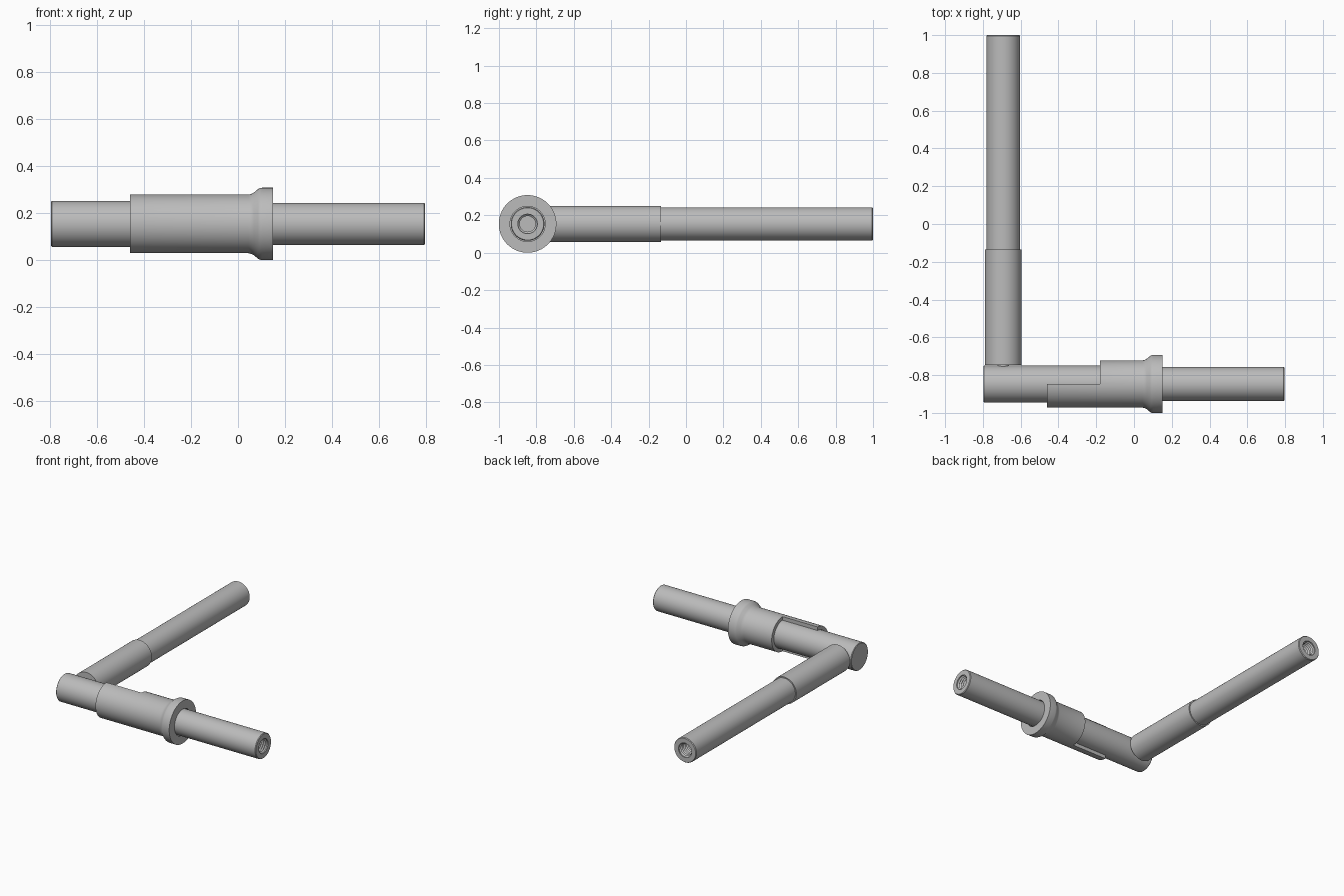
import bpy, bmesh, math
from mathutils import Matrix, Vector

cube = bpy.data.objects.get("Cube")
if cube:
    bpy.data.objects.remove(cube, do_unlink=True)

# One plain metal colour
steel = bpy.data.materials.new("steel grey")
steel.use_nodes = True
GREY = (0.5, 0.5, 0.5, 1)
steel.diffuse_color = GREY
steel.node_tree.nodes["Principled BSDF"].inputs["Base Color"].default_value = GREY

AXIS_Y, AXIS_Z, ARM_X = -0.847, 0.154, -0.692
ALONG_X = Matrix.Translation((0, AXIS_Y, AXIS_Z)) @ Matrix.Rotation(math.pi / 2, 4, "Y")
ALONG_Y = Matrix.Translation((ARM_X, 0, AXIS_Z)) @ Matrix.Rotation(-math.pi / 2, 4, "X")


def lathe(name, profile, matrix, closed=False, steps=64):
    """Spin (distance, radius) points around an axis."""
    bm = bmesh.new()
    verts = [bm.verts.new((r, 0, d)) for d, r in profile]
    edges = [bm.edges.new(p) for p in zip(verts, verts[1:])]
    if closed:
        edges.append(bm.edges.new((verts[-1], verts[0])))
    bmesh.ops.spin(bm, geom=verts + edges, cent=(0, 0, 0), axis=(0, 0, 1),
                   angle=math.tau, steps=steps, use_duplicate=False)
    bmesh.ops.remove_doubles(bm, verts=bm.verts, dist=0.0001)
    bmesh.ops.transform(bm, matrix=matrix, verts=bm.verts)
    bmesh.ops.recalc_face_normals(bm, faces=bm.faces)
    mesh = bpy.data.meshes.new(name)
    bm.to_mesh(mesh)
    bm.free()
    mesh.materials.append(steel)
    obj = bpy.data.objects.new(name, mesh)
    bpy.context.collection.objects.link(obj)
    return obj


def smooth(obj):
    bpy.ops.object.select_all(action="DESELECT")
    obj.select_set(True)
    bpy.context.view_layer.objects.active = obj
    bpy.ops.object.shade_smooth_by_angle(angle=math.radians(25))


def threaded_end(end, radius, hole=0.052, root=0.042, pitch=0.016, turns=12):
    """Chamfered rod end with a ridged blind hole."""
    pts = [(end - 0.005, radius), (end, radius - 0.004), (end, hole)]
    for i in range(turns):
        d = end - 0.008 - i * pitch
        pts += [(d, hole), (d - pitch / 2, root)]
    bottom = end - 0.008 - turns * pitch
    return pts + [(bottom, root), (bottom, 0)]


# Main shaft: thick left part stepping down inside the sleeve
shaft = lathe("main_shaft", [(-0.797, 0), (-0.797, 0.094), (-0.793, 0.098),
                             (0.0, 0.098), (0.0, 0.09)] + threaded_end(0.797, 0.09), ALONG_X)
smooth(shaft)

# Side arm: butts against the shaft with a small hidden peg
arm = lathe("side_arm", [(-0.8, 0), (-0.8, 0.03), (-0.747, 0.03), (-0.747, 0.097),
                         (-0.135, 0.097), (-0.135, 0.089)] + threaded_end(1.0, 0.089), ALONG_Y)
smooth(arm)

# Sleeve with a flared collar
sleeve = lathe("collar_sleeve", [(-0.46, 0.099), (-0.46, 0.125), (0.045, 0.125),
                                 (0.057, 0.128), (0.068, 0.134), (0.085, 0.148),
                                 (0.092, 0.152), (0.102, 0.154), (0.15, 0.154),
                                 (0.15, 0.094), (0.01, 0.094), (0.01, 0.099)],
               ALONG_X, closed=True)

# Cut away the back half of the sleeve's left end
bpy.ops.mesh.primitive_cube_add(size=1, location=(-0.38, AXIS_Y + 0.1, AXIS_Z))
cutter = bpy.context.object
cutter.name = "sleeve_cutter"
cutter.scale = (0.4, 0.2, 0.4)
cutter.hide_render = True
bpy.context.view_layer.objects.active = sleeve
cut = sleeve.modifiers.new("half_cut", "BOOLEAN")
cut.operation, cut.solver, cut.object = "DIFFERENCE", "EXACT", cutter
bpy.ops.object.modifier_apply(modifier=cut.name)
bpy.data.objects.remove(cutter, do_unlink=True)
sleeve.data.materials.clear()
sleeve.data.materials.append(steel)
for face in sleeve.data.polygons:
    face.material_index = 0
smooth(sleeve)
